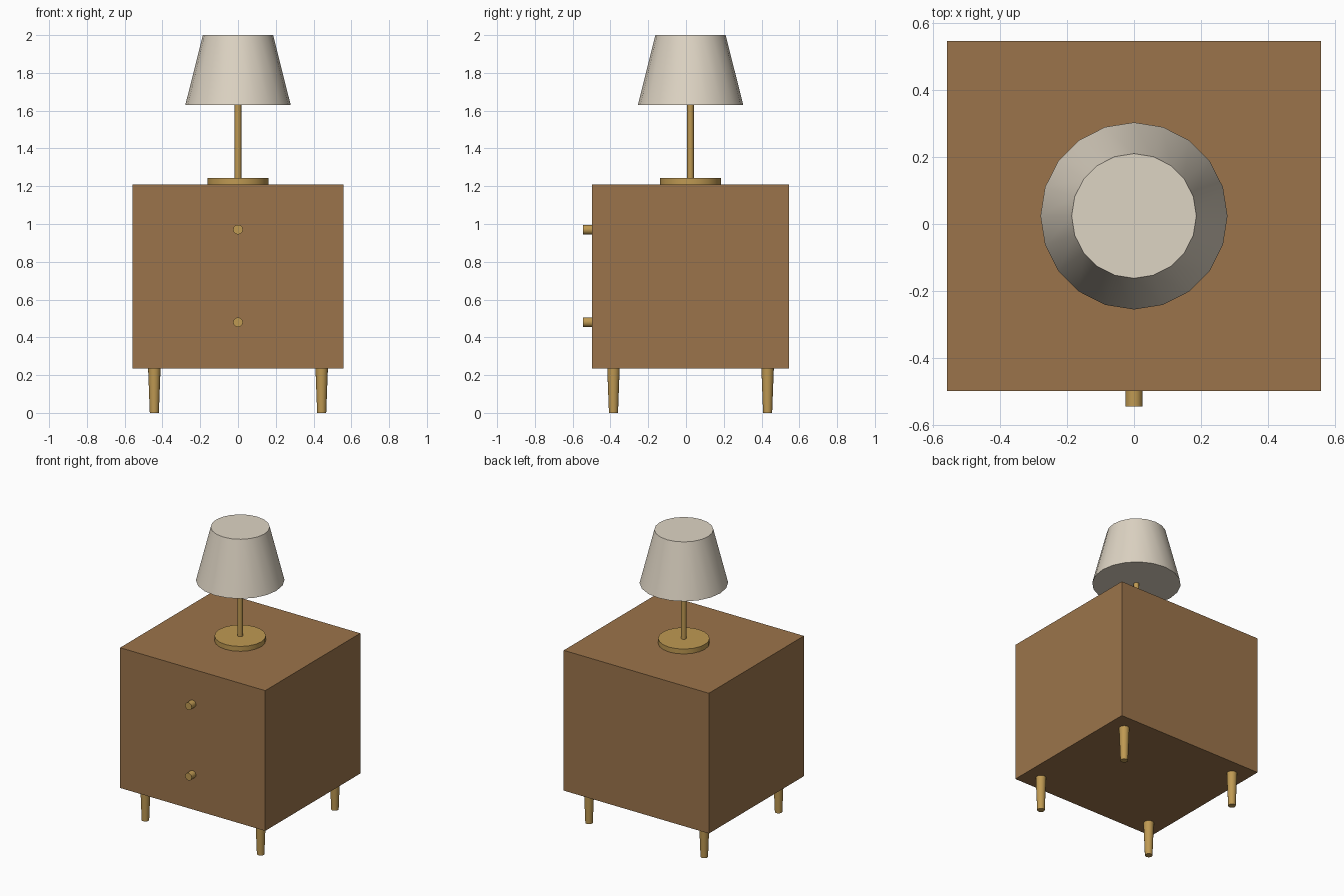
import bpy
import math

cube = bpy.data.objects.get("Cube")
if cube:
    bpy.data.objects.remove(cube, do_unlink=True)


def material(name, rgb):
    mat = bpy.data.materials.new(name)
    mat.use_nodes = True
    color = (*rgb, 1)
    mat.diffuse_color = color
    mat.node_tree.nodes["Principled BSDF"].inputs["Base Color"].default_value = color
    return mat


wood = material("brown wood", (0.33, 0.175, 0.07))
brass = material("golden brass", (0.52, 0.32, 0.085))
linen = material("cream linen", (0.73, 0.66, 0.55))

MID_Y = 0.024  # depth centre of the cabinet and lamp


def tapered(name, mat, sides, r_low, r_high, z_low, z_high, x=0, y=MID_Y):
    """Upright capped cylinder or cone with smooth sides."""
    bpy.ops.mesh.primitive_cone_add(
        vertices=sides, radius1=r_low, radius2=r_high, depth=z_high - z_low,
        location=(x, y, (z_low + z_high) / 2))
    obj = bpy.context.object
    obj.name = name
    obj.data.materials.append(mat)
    bpy.ops.object.shade_smooth_by_angle(angle=math.radians(40))
    return obj


# Cabinet body
bpy.ops.mesh.primitive_cube_add(size=1, location=(0, MID_Y, 0.7225))
body = bpy.context.object
body.name = "cabinet_body"
body.scale = (1.116, 1.044, 0.975)
body.data.materials.append(wood)

# Legs, slimmer at the floor
for side, x in (("right", -0.443), ("left", 0.443)):
    for end, dy in (("front", -0.408), ("back", 0.408)):
        tapered(f"{end}_{side}_leg", brass, 16, 0.024, 0.033, 0, 0.236, x, MID_Y + dy)

# Drawer knobs pointing forwards
for level, z in (("lower", 0.48), ("upper", 0.97)):
    knob = tapered(f"{level}_drawer_knob", brass, 12, 0.026, 0.026,
                   z - 0.0235, z + 0.0235, y=-0.5215)
    knob.rotation_euler.x = math.pi / 2

# Lamp
tapered("lamp_base", brass, 20, 0.162, 0.162, 1.21, 1.244)
tapered("lamp_stem", brass, 12, 0.0175, 0.0175, 1.24, 1.65)
tapered("lamp_shade", linen, 20, 0.279, 0.186, 1.63, 2)
